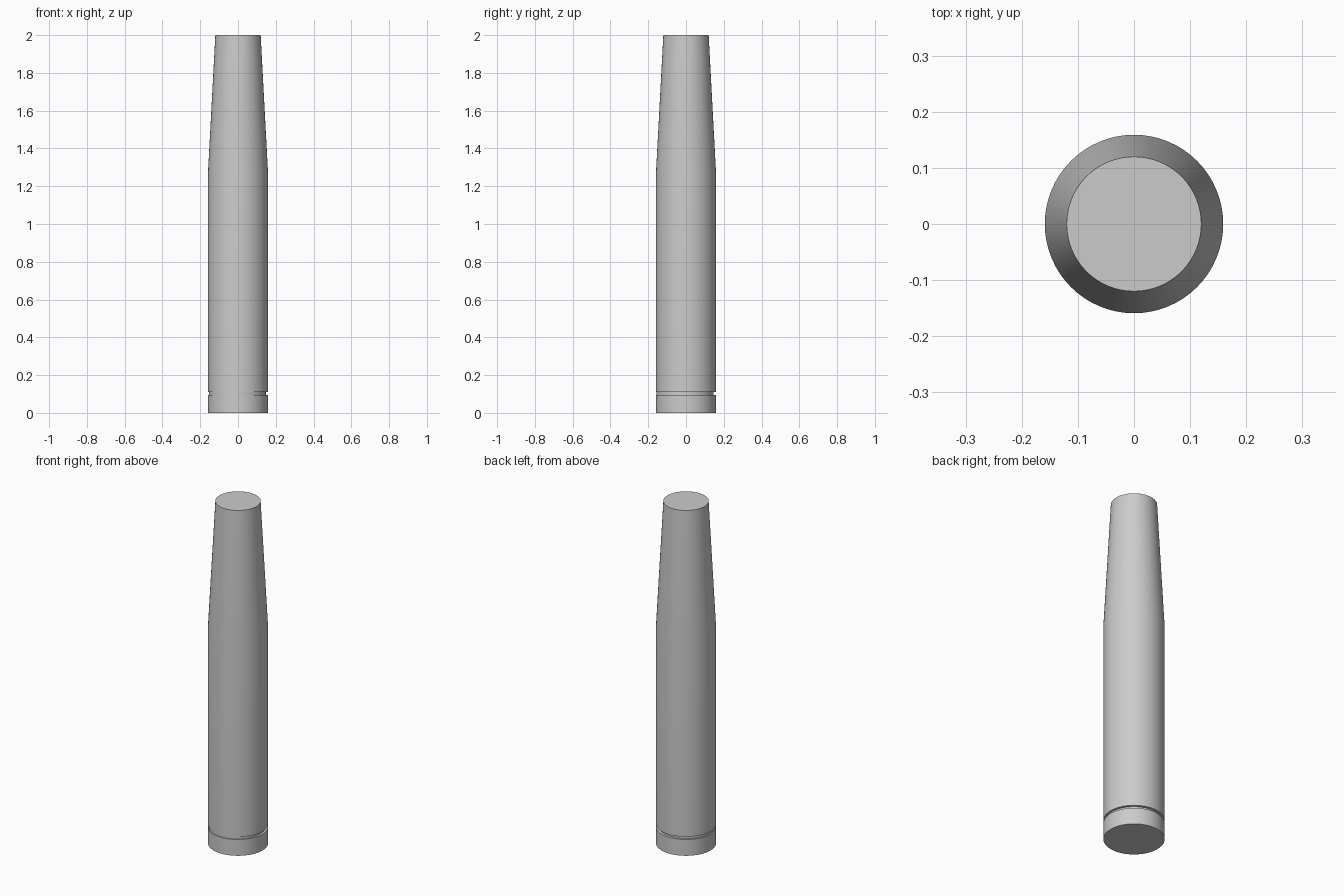
import bpy
import bmesh
from math import cos, sin, tau, radians

SIDES = 64

old = bpy.data.objects.get("Cube")
if old:
    bpy.data.objects.remove(old, do_unlink=True)

grey = bpy.data.materials.new("plain grey")
grey.use_nodes = True
colour = (0.6, 0.6, 0.6, 1)
grey.diffuse_color = colour
grey.node_tree.nodes["Principled BSDF"].inputs["Base Color"].default_value = colour


def lathe(name, rings):
    """Closed solid through rings of (radius, height, x offset, y offset)."""
    bm = bmesh.new()
    loops = []
    for r, z, ox, oy in rings:
        loops.append([bm.verts.new((ox + r * cos(tau * i / SIDES),
                                    oy + r * sin(tau * i / SIDES), z))
                      for i in range(SIDES)])
    for low, high in zip(loops, loops[1:]):
        for i in range(SIDES):
            j = (i + 1) % SIDES
            bm.faces.new((low[i], low[j], high[j], high[i]))
    bm.faces.new(loops[0][::-1])
    bm.faces.new(loops[-1])
    mesh = bpy.data.meshes.new(name)
    bm.to_mesh(mesh)
    bm.free()
    mesh.materials.append(grey)
    obj = bpy.data.objects.new(name, mesh)
    bpy.context.collection.objects.link(obj)
    bpy.ops.object.select_all(action="DESELECT")
    obj.select_set(True)
    bpy.context.view_layer.objects.active = obj
    bpy.ops.object.shade_smooth_by_angle(angle=radians(30))
    return obj


R, TOP_R = 0.159, 0.12
GROOVE_LOW, GROOVE_HIGH = 0.095, 0.111
NECK = (0.15, -0.003, -0.005)   # radius and slight offset of the groove floor

# One turned body: base collar, off-centre groove, straight shaft, tapered end
lathe("tapered_shaft", [
    (R, 0, 0, 0),
    (R, GROOVE_LOW, 0, 0),
    (NECK[0], GROOVE_LOW, *NECK[1:]),
    (NECK[0], GROOVE_HIGH, *NECK[1:]),
    (R, GROOVE_HIGH, 0, 0),
    (R, 1.27, 0, 0),
    (TOP_R, 2, 0, 0),
])
